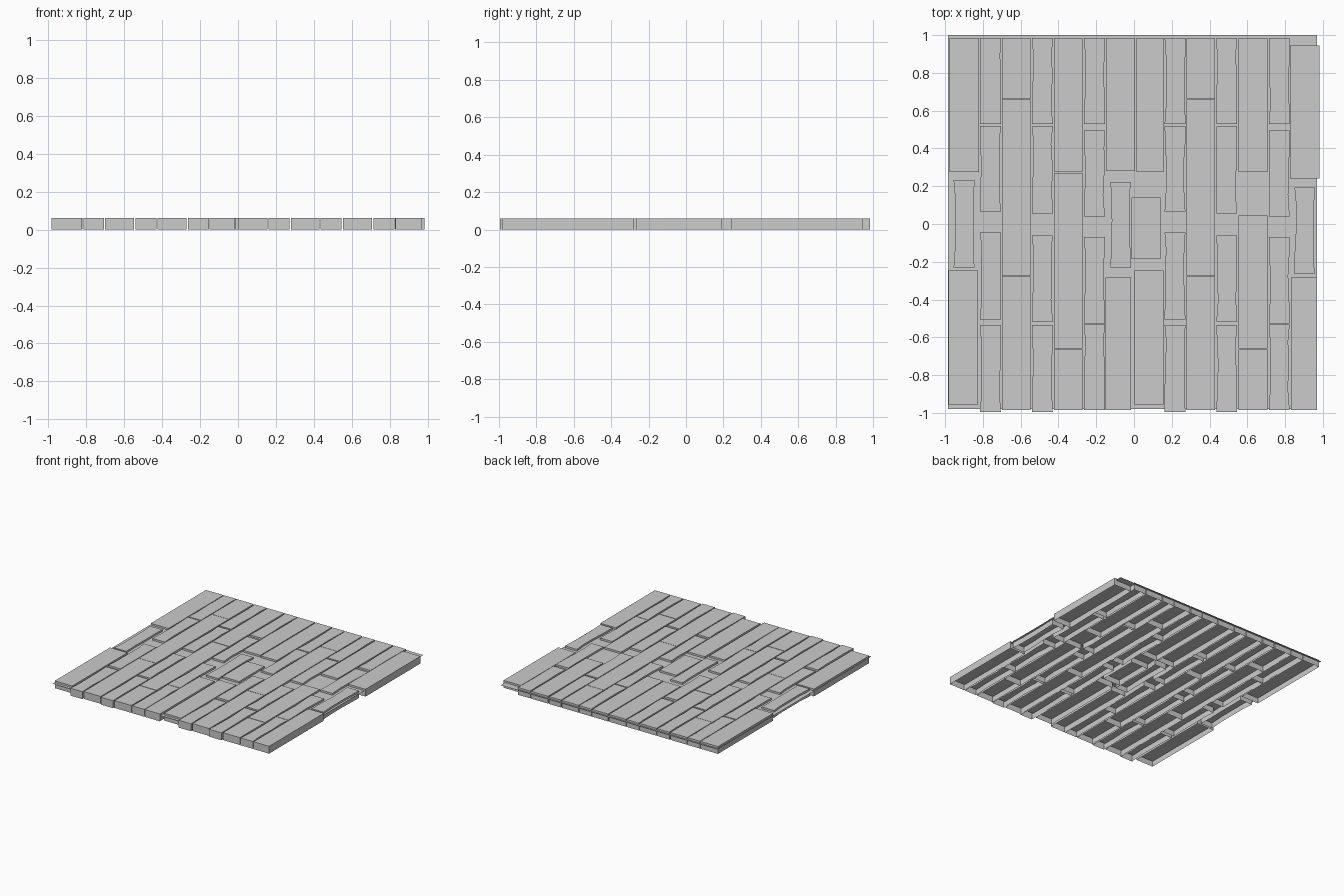
import bpy, bmesh, random

if "Cube" in bpy.data.objects:
    bpy.data.objects.remove(bpy.data.objects["Cube"])

random.seed(4)
TOP = 0.06        # walking surface
SHEET = 0.045     # backing sheet seen through the gaps


def mesh_object(name, bm):
    mesh = bpy.data.meshes.new(name)
    bm.to_mesh(mesh)
    bm.free()
    obj = bpy.data.objects.new(name, mesh)
    bpy.context.collection.objects.link(obj)
    return obj


def plank(name, x0, x1, y0, y1):
    """Board open underneath; narrow ones have slightly worn long edges."""
    worn = (x1 - x0) < 0.125
    cuts = (0.25, 0.55, 0.8) if worn else ()
    pts = [(x0, y0), (x1, y0)]
    pts += [(x1 - random.uniform(0, 0.009), y0 + (y1 - y0) * t) for t in cuts]
    pts += [(x1, y1), (x0, y1)]
    pts += [(x0 + random.uniform(0, 0.009), y0 + (y1 - y0) * t) for t in reversed(cuts)]
    bm = bmesh.new()
    top = [bm.verts.new((x, y, TOP)) for x, y in pts]
    low = [bm.verts.new((x, y, 0)) for x, y in pts]
    bm.faces.new(top)
    n = len(pts)
    for i in range(n):
        j = (i + 1) % n
        bm.faces.new((low[i], low[j], top[j], top[i]))
    mesh_object(name, bm)


# Repeating row layouts (start, end along y)
quads_a = [(.53, .985), (.065, .52), (-.505, -.045), (-.995, -.535)]
quads_b = [(.53, .985), (.055, .515), (-.515, -.06), (-.995, -.535)]
quads_c = [(.53, .985), (.04, .495), (-.528, -.07), (-.985, -.532)]
long_mid = [(.663, .985), (-.275, .66), (-.985, -.278)]
long_low = [(.275, .985), (-.66, .27), (-.985, -.665)]
long_gap = [(.275, .985), (-.66, .045), (-.985, -.665)]

columns = [
    (-.815, -.705, quads_a), (-.70, -.548, long_mid), (-.54, -.43, quads_b),
    (-.423, -.272, long_low), (-.264, -.154, quads_c),
    (.162, .272, quads_a), (.278, .43, long_mid), (.436, .546, quads_b),
    (.554, .706, long_gap), (.714, .824, quads_c),
]
for c, (x0, x1, rows) in enumerate(columns):
    for r, (y0, y1) in enumerate(rows):
        plank(f"plank_{c}_{r}", x0, x1, y0, y1)

# Columns with loose, shifted boards
loose = [
    (-.978, -.82, .275, .985), (-.955, -.845, -.23, .232), (-.982, -.825, -.955, -.245),
    (-.148, .005, .28, .985), (-.125, -.017, -.232, .223), (-.15, -.015, -.985, -.282),
    (.013, .156, .275, .985), (-.012, .14, -.185, .14), (.002, .156, -.955, -.245),
    (.826, .982, .24, .945), (.85, .956, -.265, .192), (.83, .97, -.985, -.282),
]
for i, box in enumerate(loose):
    plank(f"loose_plank_{i}", *box)

# Thin backing sheet
bm = bmesh.new()
bm.faces.new([bm.verts.new((x, y, SHEET)) for x, y in
              ((-.985, -.98), (.97, -.98), (.97, 1), (-.985, 1))])
mesh_object("backing_sheet", bm)
